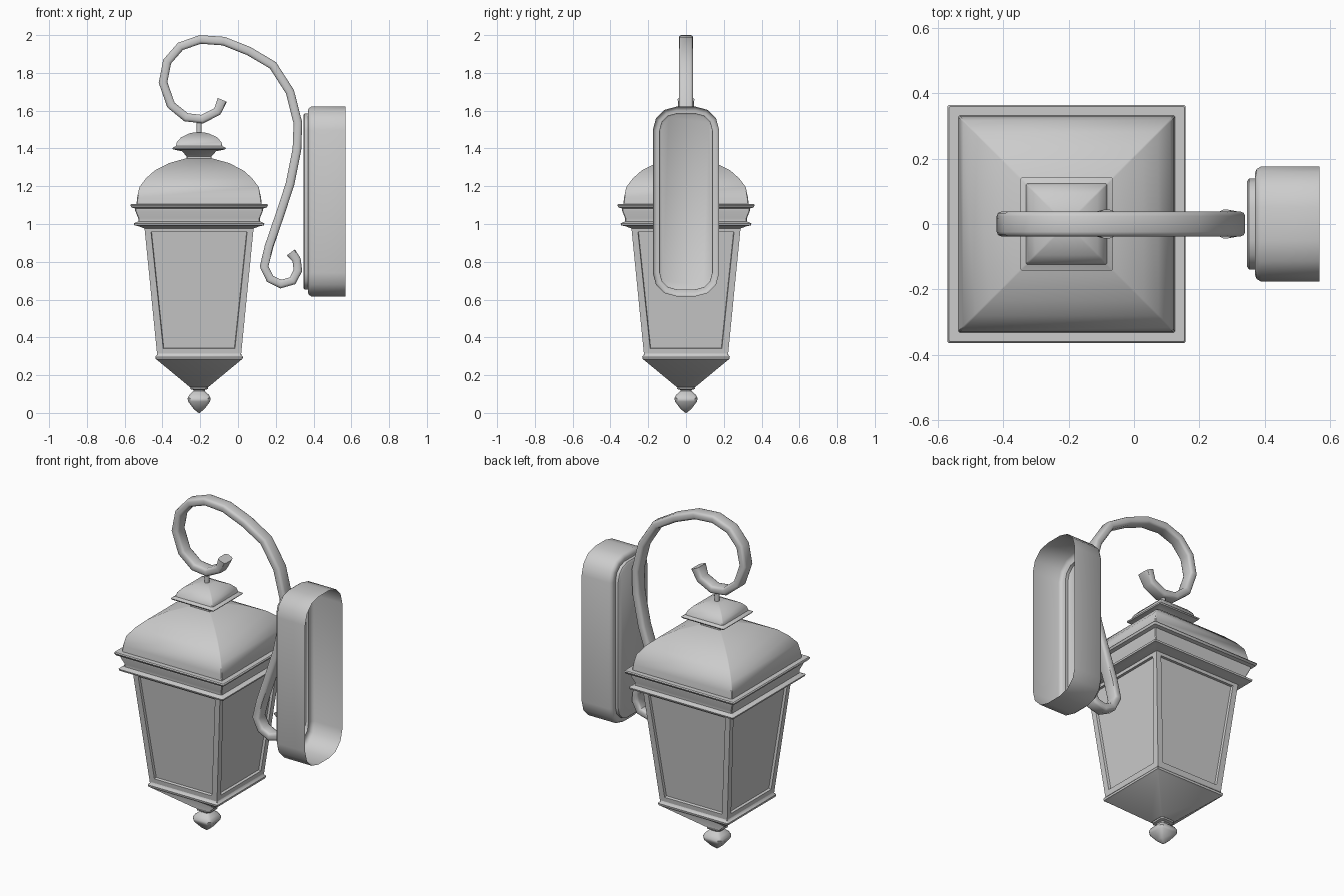
import bpy, bmesh, math
from mathutils import Vector

cube = bpy.data.objects.get("Cube")
if cube:
    bpy.data.objects.remove(cube, do_unlink=True)

CX = -0.206  # lantern axis

metal = bpy.data.materials.new("light grey metal")
metal.use_nodes = True
GREY = (0.6, 0.6, 0.6, 1)
metal.diffuse_color = GREY
metal.node_tree.nodes["Principled BSDF"].inputs["Base Color"].default_value = GREY


def finish(name, bm, angle=40, recalc=True):
    """Turn a bmesh into a shaded object."""
    if recalc:
        bmesh.ops.recalc_face_normals(bm, faces=bm.faces)
    mesh = bpy.data.meshes.new(name)
    bm.to_mesh(mesh)
    bm.free()
    mesh.materials.append(metal)
    obj = bpy.data.objects.new(name, mesh)
    bpy.context.collection.objects.link(obj)
    bpy.ops.object.select_all(action="DESELECT")
    obj.select_set(True)
    bpy.context.view_layer.objects.active = obj
    bpy.ops.object.shade_smooth_by_angle(angle=math.radians(angle))
    return obj


def loft(bm, rings, cap_start=True, cap_end=True):
    """Bridge closed rings of points in order."""
    loops = [[bm.verts.new(p) for p in ring] for ring in rings]
    n = len(loops[0])
    sides = []
    for a, b in zip(loops, loops[1:]):
        for i in range(n):
            j = (i + 1) % n
            sides.append(bm.faces.new((a[i], a[j], b[j], b[i])))
    if cap_start:
        bm.faces.new(loops[0][::-1])
    if cap_end:
        bm.faces.new(loops[-1])
    return sides


def rounded(w, h, r, steps):
    """Rounded rectangle outline from half sizes."""
    pts = []
    for q, (sx, sy) in enumerate([(1, 1), (-1, 1), (-1, -1), (1, -1)]):
        for k in range(steps + 1):
            a = math.pi / 2 * (q + k / steps)
            pts.append((sx * (w - r) + r * math.cos(a),
                        sy * (h - r) + r * math.sin(a)))
    return pts


def square_part(name, profile, corner=0.004):
    """Square tower from (half width, height) pairs, corners slightly eased."""
    bm = bmesh.new()
    rings = [[(CX + x, y, z) for x, y in rounded(w, w, min(corner, w * 0.4), 1)]
             for w, z in profile]
    loft(bm, rings)
    return finish(name, bm)


# Lantern body with a recessed pane on each side
bm = bmesh.new()
corners = [(1, 1), (-1, 1), (-1, -1), (1, -1)]
panes = loft(bm, [[(CX + w * x, w * y, z) for x, y in corners]
                  for w, z in [(0.222, 0.305), (0.29, 0.99)]])
bmesh.ops.recalc_face_normals(bm, faces=bm.faces)
bmesh.ops.inset_individual(bm, faces=panes, thickness=0.048)
bmesh.ops.inset_individual(bm, faces=panes, thickness=0.004, depth=-0.014)
finish("lantern_body", bm, 30)

# Roof, eaves and cap
square_part("eaves", [
    (0.285, 0.975), (0.32, 0.988), (0.343, 0.993), (0.346, 1.003), (0.322, 1.014),
    (0.322, 1.03), (0.338, 1.07), (0.338, 1.082), (0.358, 1.088),
    (0.364, 1.1), (0.36, 1.106), (0.33, 1.106)])
square_part("roof", [
    (0.332, 1.1), (0.328, 1.14), (0.316, 1.195), (0.28, 1.243), (0.235, 1.283),
    (0.16, 1.322), (0.075, 1.346), (0.06, 1.348)])
square_part("roof_cap", [
    (0.066, 1.335), (0.066, 1.358), (0.09, 1.385), (0.138, 1.395), (0.142, 1.402),
    (0.124, 1.412), (0.117, 1.435), (0.095, 1.459), (0.055, 1.478), (0.03, 1.484)])

# Base and finial
square_part("base", [
    (0.05, 0.138), (0.222, 0.28), (0.23, 0.285), (0.232, 0.297),
    (0.224, 0.306), (0.222, 0.32)])
square_part("finial", [
    (0.003, 0.0), (0.028, 0.02), (0.058, 0.06), (0.061, 0.078), (0.052, 0.096),
    (0.03, 0.115), (0.03, 0.122), (0.046, 0.126), (0.048, 0.134),
    (0.04, 0.142)], 0.014)

# Hanging rod
bm = bmesh.new()
bmesh.ops.create_cone(bm, cap_ends=True, segments=10, radius1=0.014,
                      radius2=0.014, depth=0.08)
bmesh.ops.translate(bm, verts=bm.verts, vec=(CX, 0, 1.515))
finish("hanging_rod", bm)

# Scroll bracket swept along its path (x, z)
path = [Vector(p) for p in [
    (-0.083, 1.657), (-0.11, 1.595), (-0.19, 1.555), (-0.275, 1.565),
    (-0.355, 1.63), (-0.397, 1.75), (-0.375, 1.86), (-0.305, 1.94),
    (-0.2, 1.977), (-0.075, 1.968), (0.058, 1.915), (0.185, 1.84),
    (0.275, 1.7), (0.317, 1.535), (0.312, 1.395), (0.275, 1.21),
    (0.217, 1.035), (0.164, 0.88), (0.138, 0.775), (0.17, 0.71),
    (0.227, 0.682), (0.29, 0.7), (0.317, 0.755), (0.31, 0.81), (0.28, 0.85)]]
section = rounded(0.038, 0.023, 0.014, 2)
rings = []
last = len(path) - 1
for i, p in enumerate(path):
    t = (path[min(i + 1, last)] - path[max(i - 1, 0)]).normalized()
    flare = 1.15 if i in (0, last) else 1
    rings.append([(p.x - t.y * v * flare, u * flare, p.y + t.x * v * flare)
                  for u, v in section])
bm = bmesh.new()
loft(bm, rings)
finish("scroll_bracket", bm, 45)

# Wall plate: stepped shell, open towards the wall
bm = bmesh.new()
rings = []
for x, inset in [(0.568, 0), (0.388, 0), (0.375, 0.008), (0.37, 0.02),
                 (0.37, 0.037), (0.352, 0.037), (0.346, 0.045)]:
    rings.append([(x, y, 1.119 + z) for y, z in
                  rounded(0.176 - inset, 0.502 - inset, 0.125 - inset, 3)])
loft(bm, rings, cap_start=False)
bmesh.ops.recalc_face_normals(bm, faces=bm.faces)
if max(bm.faces, key=lambda f: f.calc_area()).normal.x > 0:
    bmesh.ops.reverse_faces(bm, faces=bm.faces)
finish("wall_plate", bm, 40, recalc=False)
